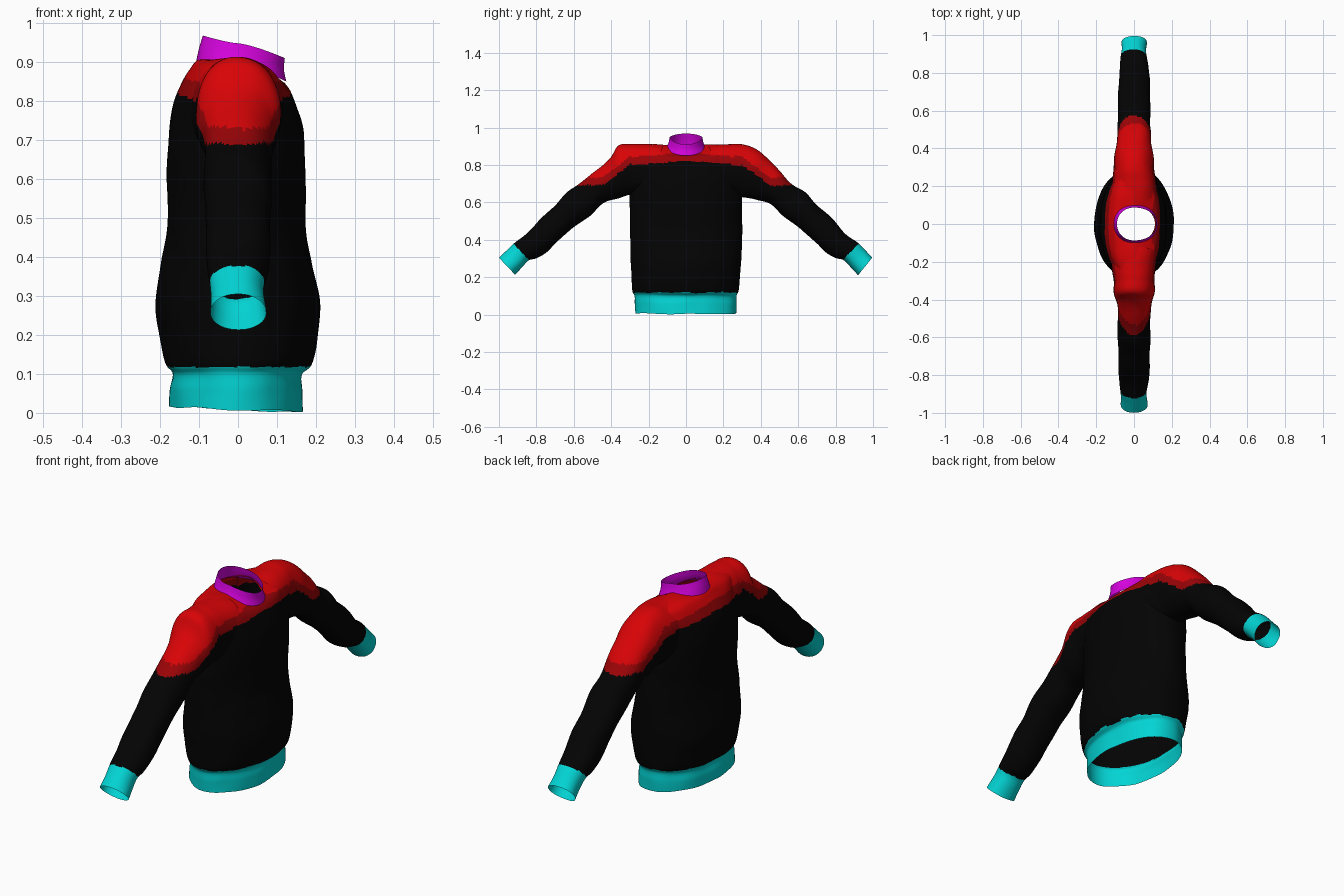
import bpy, math
from mathutils import Vector, noise

cube = bpy.data.objects.get("Cube")
if cube:
    bpy.data.objects.remove(cube, do_unlink=True)


def material(name, color):
    m = bpy.data.materials.new(name)
    m.use_nodes = True
    m.diffuse_color = (*color, 1)
    m.node_tree.nodes["Principled BSDF"].inputs["Base Color"].default_value = (*color, 1)
    return m


BLACK, RED, DARK, CYAN, MAGENTA = range(5)
MATS = [material("black knit", (0.001, 0.001, 0.001)),
        material("red yoke", (0.69, 0.001, 0.002)),
        material("dark red edge", (0.32, 0.001, 0.002)),
        material("cyan ribbing", (0.001, 0.66, 0.66)),
        material("magenta collar", (0.66, 0.001, 0.72))]
SEG = 80


def smooth_rows(rows, steps):
    """Catmull-Rom interpolation through the key rows."""
    out = []
    for i in range(len(rows) - 1):
        a, b, c, d = (rows[min(max(i + k, 0), len(rows) - 1)] for k in (-1, 0, 1, 2))
        for s in range(steps):
            t = s / steps
            out.append([0.5 * (2 * q + (r - p) * t + (2 * p - 5 * q + 4 * r - w) * t ** 2
                               + (3 * q - p - 3 * r + w) * t ** 3)
                        for p, q, r, w in zip(a, b, c, d)])
    return out + [list(rows[-1])]


def loft(name, rows, ring_point, color, steps=6, wrinkle=0.0):
    """Open tube whose rings come from ring_point(row, angle)."""
    rings = smooth_rows(rows, steps)
    verts, faces = [], []
    for row in rings:
        for k in range(SEG):
            p = Vector(ring_point(row, math.tau * k / SEG))
            p += noise.noise_vector(p * 9) * wrinkle
            verts.append(p)
    for i in range(len(rings) - 1):
        for k in range(SEG):
            n = (k + 1) % SEG
            faces.append((i * SEG + k, i * SEG + n, (i + 1) * SEG + n, (i + 1) * SEG + k))
    me = bpy.data.meshes.new(name)
    me.from_pydata(verts, [], faces)
    for m in MATS:
        me.materials.append(m)
    for f in me.polygons:
        f.material_index = color(f.center)
        f.use_smooth = True
    ob = bpy.data.objects.new(name, me)
    bpy.context.collection.objects.link(ob)


def rounded(value, n):
    """Superellipse version of a sine or cosine."""
    return math.copysign(abs(value) ** (2 / n), value)


def yoke(c):
    """Red over the shoulders, with a darker lower edge that drops along the sleeve."""
    drop = min(max((abs(c.y) - 0.3) / 0.15, 0), 1)
    rise = 0.02 * max(1 - abs(c.y) / 0.25, 0)
    edge = 0.803 + rise - 0.113 * drop + 0.006 * noise.noise(c * 25)
    if c.z < edge:
        return BLACK
    return DARK if c.z < edge + 0.042 else RED


# Body rings: side z, front z, back z, front depth, back depth, half width
def body_point(row, a):
    zs, zf, zb, xf, xb, w = row
    c, s = math.cos(a), math.sin(a)
    x = rounded(c, 2.08) * (xf if c > 0 else xb)
    return x, rounded(s, 2.08) * w, zs + ((zf if c > 0 else zb) - zs) * abs(c) ** 1.3


def level(z, xf, xb, w):
    return z, z, z, xf, xb, w


body = [(0.008, 0.002, 0.016, 0.165, 0.175, 0.27),
        level(0.06, 0.165, 0.174, 0.272), level(0.1, 0.165, 0.17, 0.272),
        level(0.128, 0.19, 0.188, 0.284), level(0.2, 0.205, 0.2, 0.29),
        level(0.28, 0.21, 0.209, 0.295), level(0.38, 0.19, 0.196, 0.296),
        level(0.48, 0.173, 0.181, 0.298), level(0.62, 0.172, 0.182, 0.30),
        level(0.72, 0.168, 0.177, 0.30),
        (0.80, 0.785, 0.80, 0.152, 0.162, 0.30), (0.85, 0.825, 0.855, 0.137, 0.14, 0.30),
        (0.89, 0.845, 0.885, 0.122, 0.12, 0.285), (0.908, 0.85, 0.9, 0.114, 0.108, 0.19),
        (0.908, 0.852, 0.905, 0.11, 0.1, 0.095)]


def body_color(c):
    return CYAN if c.z < 0.118 + 0.008 * noise.noise(c * 18) else yoke(c)


loft("sweater_body", body, body_point, body_color, 10, 0.005)

# Collar: the same ring layout, higher at the back
collar = [(0.893, 0.85, 0.898, 0.124, 0.108, 0.105), (0.918, 0.88, 0.935, 0.118, 0.1, 0.094),
          (0.948, 0.91, 0.968, 0.12, 0.09, 0.087)]
loft("collar", collar, body_point, lambda c: MAGENTA)

# Sleeves: top y, top z, bottom y, bottom z, half depth
arm = [(0.56, 0.705, 0.52, 0.525, 0.085), (0.64, 0.65, 0.61, 0.46, 0.085),
       (0.70, 0.585, 0.69, 0.388, 0.083), (0.78, 0.515, 0.745, 0.333, 0.083),
       (0.85, 0.435, 0.80, 0.30, 0.077), (0.915, 0.385, 0.843, 0.29, 0.069),
       (0.955, 0.348, 0.88, 0.254, 0.066), (0.998, 0.307, 0.918, 0.214, 0.069)]
left_cap = [(0.12, 0.905, 0.23, 0.63, 0.125), (0.22, 0.912, 0.27, 0.628, 0.115),
            (0.29, 0.912, 0.31, 0.624, 0.106), (0.37, 0.885, 0.38, 0.61, 0.1),
            (0.455, 0.815, 0.45, 0.593, 0.09)]
right_cap = [(0.12, 0.905, 0.23, 0.64, 0.125), (0.22, 0.91, 0.265, 0.642, 0.115),
             (0.29, 0.91, 0.30, 0.64, 0.108), (0.36, 0.902, 0.36, 0.622, 0.11),
             (0.415, 0.825, 0.44, 0.597, 0.09)]


def sleeve(name, rows, side):
    def point(row, a):
        ty, tz, by, bz, depth = row
        t = 0.5 + 0.5 * rounded(math.cos(a), 2.2)
        return depth * rounded(math.sin(a), 2.2), side * (by + (ty - by) * t), bz + (tz - bz) * t

    def color(c):
        # Distance along the forearm direction decides where the cuff begins
        along = abs(c.y) * 0.72 - c.z * 0.69
        return CYAN if along > 0.403 + 0.004 * noise.noise(c * 30) else yoke(c)

    loft(name, rows, point, color, 12, 0.006)


sleeve("left_sleeve", left_cap + arm, 1)
sleeve("right_sleeve", right_cap + arm, -1)
